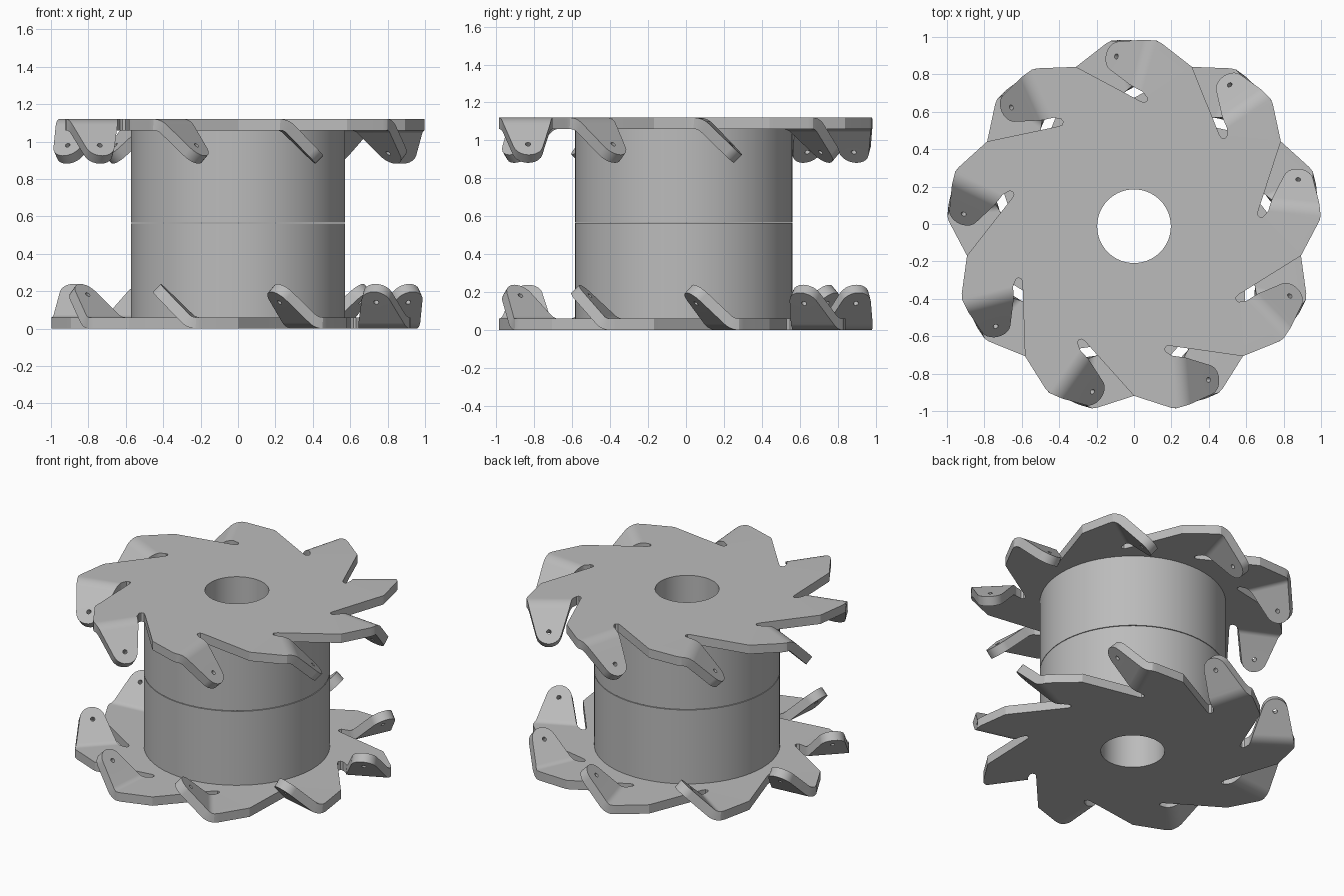
import bpy, bmesh
from math import sin, cos, pi, radians
from mathutils import Vector, Matrix

cube = bpy.data.objects.get("Cube")
if cube:
    bpy.data.objects.remove(cube, do_unlink=True)

CENTRE_Y = -0.012
HEIGHT, THICK = 1.12, 0.06
BORE, DRUM = 0.197, 0.573
TEETH = 9

steel = bpy.data.materials.new("plain_steel")
steel.use_nodes = True
steel.diffuse_color = (0.5, 0.5, 0.5, 1)
steel.node_tree.nodes["Principled BSDF"].inputs["Base Color"].default_value = (0.5, 0.5, 0.5, 1)


def add_object(name, bm):
    bmesh.ops.recalc_face_normals(bm, faces=bm.faces)
    mesh = bpy.data.meshes.new(name)
    bm.to_mesh(mesh)
    bm.free()
    mesh.materials.append(steel)
    obj = bpy.data.objects.new(name, mesh)
    bpy.context.collection.objects.link(obj)
    return obj


def finish(obj, modifiers, angle):
    """Apply the modifiers, then shade smooth with sharp edges kept."""
    bpy.ops.object.select_all(action='DESELECT')
    obj.select_set(True)
    bpy.context.view_layer.objects.active = obj
    for mod in modifiers:
        bpy.ops.object.modifier_apply(modifier=mod.name)
    bpy.ops.object.shade_smooth_by_angle(angle=radians(angle))
    weighted = obj.modifiers.new("weighted_normals", 'WEIGHTED_NORMAL')
    weighted.keep_sharp = True


def loop_edges(bm, verts):
    edges = []
    for a, b in zip(verts, verts[1:] + verts[:1]):
        edges.append(bm.edges.get((a, b)) or bm.edges.new((a, b)))
    return edges


def circle(count, radius):
    return [(radius * cos(2 * pi * i / count), radius * sin(2 * pi * i / count))
            for i in range(count)]


# Tooth layout: slit corner, rounded slot end, fold line, outer corners
SLOT = [(-0.31, 0.852), (0.035, 0.668), (0.055, 0.662), (0.07, 0.672), (0.07, 0.688)]
FOLD_IN, FOLD_OUT = Vector((0.046, 0.72)), Vector((0.121, 0.992))
OUTER = [(0.148, 0.978)]
ALONG = (FOLD_OUT - FOLD_IN).normalized()
ACROSS = Vector((-ALONG.y, ALONG.x))
FOLD_LEN = (FOLD_OUT - FOLD_IN).length

# Flap layout: bend radius, eye position and rounded tip
BEND, STEPS = 0.08, 5
ARC = BEND * pi / 4
EYE_U, EYE_S, TIP_R, EYE_R = 0.144, ARC + 0.152, 0.08, 0.014
TIP_START, TIP_END = radians(14), radians(164)


def bent(u, s):
    """Place a point of the unfolded flap on the bent sheet."""
    a = min(s, ARC) / BEND
    rest = max(s - ARC, 0) * cos(pi / 4)
    p = FOLD_IN + ALONG * u + ACROSS * (BEND * sin(a) + rest)
    return Vector((p.x, p.y, -BEND * (1 - cos(a)) - rest))


def tip(a):
    return EYE_U + TIP_R * cos(a), EYE_S + TIP_R * sin(a)


def make_cutter_disc():
    bm = bmesh.new()
    rim = []
    for k in range(TEETH):
        turn = Matrix.Rotation(-2 * pi * k / TEETH, 3, 'Z')

        def vert(p):
            return bm.verts.new(turn @ Vector(p).to_3d())

        slot = [vert(p) for p in SLOT]
        row = [vert(FOLD_IN), vert(FOLD_OUT)]
        rim += slot + row + [vert(p) for p in OUTER]

        # Rounded fold
        out_tip, in_tip = tip(TIP_START), tip(TIP_END)
        for i in range(1, STEPS + 1):
            s = ARC * i / STEPS
            u_in = in_tip[0] * s / in_tip[1]
            u_out = FOLD_LEN + (out_tip[0] - FOLD_LEN) * s / out_tip[1]
            new = [vert(bent(u_in, s)), vert(bent(u_out, s))]
            bm.faces.new((row[0], row[1], new[1], new[0]))
            row = new

        # Flat flap with rounded tip and bolt eye
        arc = [TIP_START + (TIP_END - TIP_START) * i / 10 for i in range(11)]
        flap = row + [vert(bent(*tip(a))) for a in arc]
        eye = [vert(bent(EYE_U + x, EYE_S + y)) for x, y in circle(12, EYE_R)]
        normal = turn @ Vector((ACROSS.x, ACROSS.y, 1)).normalized()
        bmesh.ops.triangle_fill(bm, use_beauty=True, normal=normal,
                                edges=loop_edges(bm, flap) + loop_edges(bm, eye))

    # Flat plate between the toothed rim and the bore
    bore = [bm.verts.new((x, y, 0)) for x, y in circle(64, BORE)]
    bmesh.ops.triangle_fill(bm, use_beauty=True, normal=(0, 0, 1),
                            edges=loop_edges(bm, rim) + loop_edges(bm, bore))
    obj = add_object("top_cutter_disc", bm)
    solid = obj.modifiers.new("sheet_thickness", 'SOLIDIFY')
    solid.thickness = THICK
    solid.offset = 0
    solid.use_even_offset = True
    finish(obj, [solid], 25)
    return obj


def make_drum(name, low, high):
    """Hollow drum section with a bore through the middle."""
    bm = bmesh.new()
    rings = [[bm.verts.new((x, y, z)) for x, y in circle(64, r)]
             for r, z in ((BORE, low), (DRUM, low), (DRUM, high), (BORE, high))]
    for a, b in zip(rings, rings[1:] + rings[:1]):
        for i in range(len(a)):
            j = (i + 1) % len(a)
            bm.faces.new((a[i], a[j], b[j], b[i]))
    obj = add_object(name, bm)
    obj.location.y = CENTRE_Y
    finish(obj, [], 30)


# Upper disc, and the same disc turned over for the bottom
top_disc = make_cutter_disc()
top_disc.location = (0, CENTRE_Y, HEIGHT - THICK / 2)
bottom_disc = top_disc.copy()
bottom_disc.name = "bottom_cutter_disc"
bottom_disc.location.z = THICK / 2
bottom_disc.rotation_euler.y = pi
bpy.context.collection.objects.link(bottom_disc)

# Two drum sections meeting at a thin seam
SEAM = 0.565
make_drum("lower_drum", THICK, SEAM - 0.002)
make_drum("upper_drum", SEAM + 0.002, HEIGHT - THICK)
